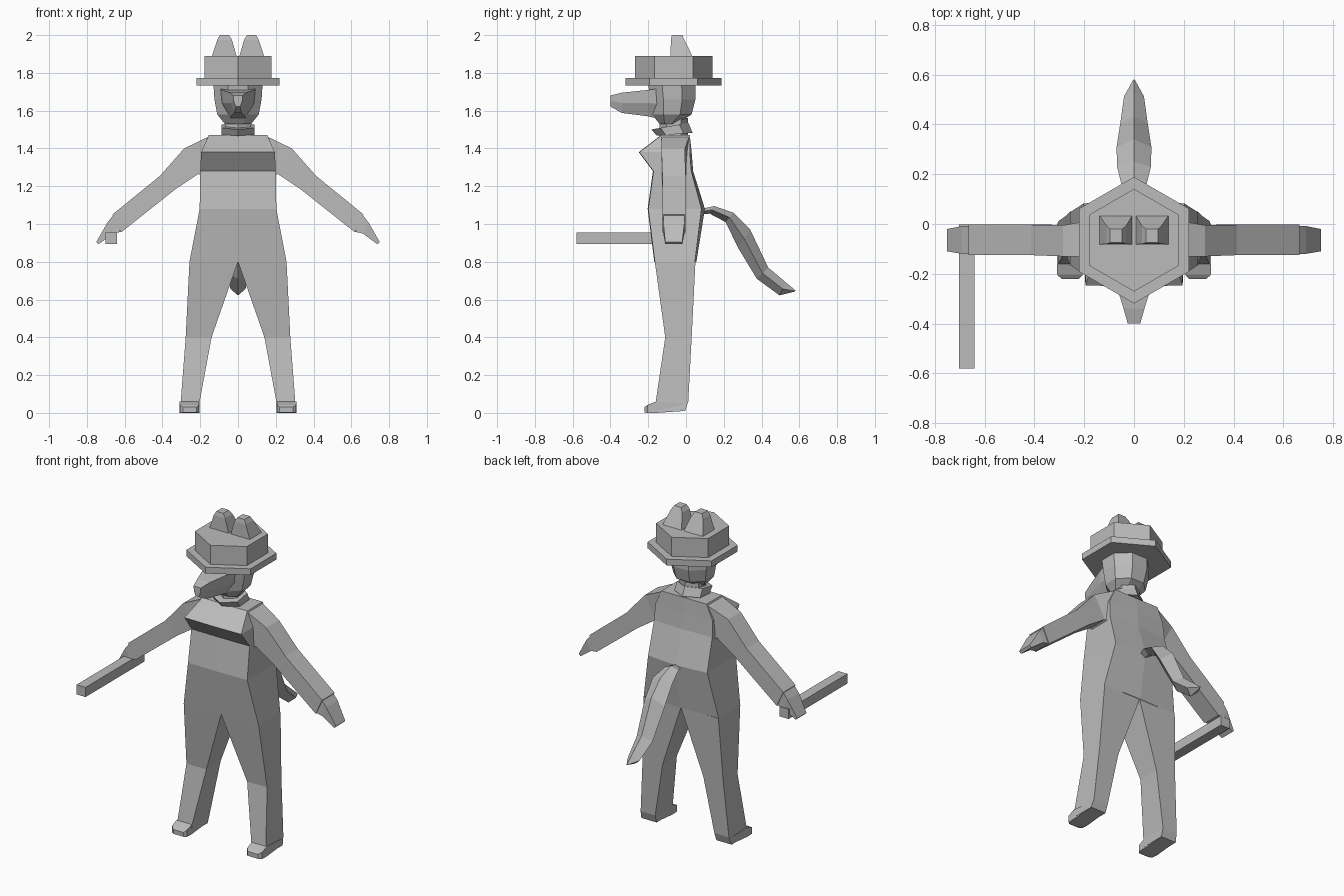
import bpy, bmesh, math

grey = bpy.data.materials.new("plain grey")
grey.diffuse_color = (0.5, 0.5, 0.5, 1)


def loft(name, rings, caps=(True, True), mirror=False):
    """Skin a list of equal-length point rings; optionally mirror across x = 0."""
    bm = bmesh.new()
    for s in ((1, -1) if mirror else (1,)):
        loops = [[bm.verts.new((s * x, y, z)) for x, y, z in r] for r in rings]
        n = len(loops[0])
        for a, b in zip(loops, loops[1:]):
            for i in range(n):
                j = (i + 1) % n
                bm.faces.new((a[i], a[j], b[j], b[i]))
        for want, loop in zip(caps, (loops[0], loops[-1])):
            if want:
                bm.faces.new(loop)
    bmesh.ops.recalc_face_normals(bm, faces=bm.faces)
    me = bpy.data.meshes.new(name)
    bm.to_mesh(me)
    bm.free()
    me.materials.append(grey)
    ob = bpy.data.objects.new(name, me)
    bpy.context.collection.objects.link(ob)
    return ob


def rect_z(z, x0, x1, y0, y1):
    return [(x0, y0, z), (x1, y0, z), (x1, y1, z), (x0, y1, z)]


def torso_ring(z, w, yf, yb, bulge):
    return [(-w, yf, z), (0, yf - 0.003, z), (w, yf, z),
            (w, yb - bulge, z), (0, yb, z), (-w, yb - bulge, z)]


def polygon(z, r, n, cy, start=math.pi / 2, sx=1.0, sy=1.0, tilt=0.0):
    pts = []
    for i in range(n):
        a = start + 2 * math.pi * i / n
        y = r * sy * math.sin(a)
        pts.append((r * sx * math.cos(a), cy + y, z + tilt * y))
    return pts


# Torso with projecting chest
loft("torso", [torso_ring(*r) for r in (
    (1.47, 0.155, -0.13, 0.02, 0.0),
    (1.38, 0.195, -0.247, 0.03, 0.01),
    (1.28, 0.2, -0.172, 0.038, 0.01),
    (1.08, 0.203, -0.2, 0.1, 0.018),
    (0.80, 0.257, -0.165, 0.055, 0.008))], caps=(True, False))

# Legs
loft("legs", [rect_z(*r) for r in (
    (0.80, 0.0, 0.257, -0.165, 0.05),
    (0.40, 0.14, 0.277, -0.11, 0.03),
    (0.06, 0.203, 0.303, -0.16, 0.012),
    (0.01, 0.205, 0.31, -0.165, -0.005))], caps=(False, True), mirror=True)

# Feet, a wedge running forward from the shin
loft("feet", [[(x0, y, z0), (x1, y, z0), (x1, y, z1), (x0, y, z1)]
              for y, x0, x1, z0, z1 in (
    (-0.01, 0.21, 0.305, 0.01, 0.05),
    (-0.16, 0.205, 0.31, 0.0, 0.06),
    (-0.205, 0.207, 0.308, 0.0, 0.042),
    (-0.22, 0.22, 0.29, 0.003, 0.03))], mirror=True)

# Arms and hands: each ring joins an upper and a lower (x, z) point
loft("arms", [[(tx, y0, tz), (tx, y1, tz), (bx, y1, bz), (bx, y0, bz)]
              for tx, tz, bx, bz, y0, y1 in (
    (0.14, 1.47, 0.17, 1.24, -0.13, 0.02),
    (0.285, 1.40, 0.21, 1.265, -0.13, -0.005),
    (0.413, 1.255, 0.33, 1.185, -0.125, -0.003),
    (0.665, 1.05, 0.62, 0.955, -0.125, -0.003))], mirror=True)
loft("hands", [[(tx, y0, tz), (tx, y1, tz), (bx, y1, bz), (bx, y0, bz)]
               for tx, tz, bx, bz, y0, y1 in (
    (0.662, 1.045, 0.622, 0.958, -0.12, -0.008),
    (0.69, 1.01, 0.66, 0.95, -0.12, -0.008),
    (0.75, 0.905, 0.738, 0.893, -0.11, -0.02))], mirror=True)

# Stick held in one hand
loft("stick", [rect_z(z, -0.702, -0.64, -0.58, -0.003) for z in (0.895, 0.955)])

# Neck and slanted collar
loft("neck", [polygon(z, 0.075, 6, -0.065) for z in (1.45, 1.56)])
loft("collar", [polygon(1.475, 0.1, 6, -0.06, sx=1.02, sy=0.95, tilt=0.08),
                polygon(1.518, 0.1, 6, -0.085, sx=1.02, sy=0.98, tilt=0.18)])

# Head
loft("head", [polygon(z, 1, 8, (y0 + y1) / 2, math.pi / 8, w / 0.924, (y1 - y0) / 1.848)
              for z, w, y0, y1 in (
    (1.53, 0.07, -0.14, -0.05),
    (1.58, 0.11, -0.18, 0.03),
    (1.66, 0.125, -0.19, 0.05),
    (1.74, 0.13, -0.2, 0.05))])

# Snout: flat top, narrow keel below
loft("snout", [[(-w, y, zt), (w, y, zt), (w * 0.9, y, (zt + zb) / 2),
                (w * 0.45, y, zb), (-w * 0.45, y, zb), (-w * 0.9, y, (zt + zb) / 2)]
               for y, w, zb, zt in (
    (-0.12, 0.1, 1.55, 1.72),
    (-0.2, 0.085, 1.57, 1.71),
    (-0.34, 0.042, 1.588, 1.695),
    (-0.4, 0.025, 1.622, 1.68))])

# Six-sided hat
loft("hat_brim", [polygon(z, 0.254, 6, -0.065) for z in (1.733, 1.772)])
loft("hat_crown", [polygon(z, 0.206, 6, -0.065) for z in (1.77, 1.89)])

# Ears through the hat
loft("ears", [rect_z(*r) for r in (
    (1.87, 0.003, 0.142, -0.082, 0.037),
    (1.89, 0.008, 0.138, -0.082, 0.033),
    (1.975, 0.032, 0.11, -0.08, -0.008),
    (2.0, 0.048, 0.096, -0.075, -0.02))], mirror=True)

# Tail: diamond section from upper and lower (y, z) outline points
loft("tail", [[(0, uy, uz), (w, (uy + ly) / 2, (uz + lz) / 2), (0, ly, lz),
               (-w, (uy + ly) / 2, (uz + lz) / 2)]
              for uy, uz, ly, lz, w in (
    (0.08, 1.08, 0.08, 1.05, 0.025),
    (0.15, 1.095, 0.125, 1.055, 0.045),
    (0.25, 1.06, 0.21, 1.01, 0.068),
    (0.34, 0.97, 0.275, 0.875, 0.07),
    (0.435, 0.77, 0.375, 0.71, 0.055),
    (0.53, 0.69, 0.495, 0.622, 0.04),
    (0.58, 0.648, 0.575, 0.642, 0.004))])
